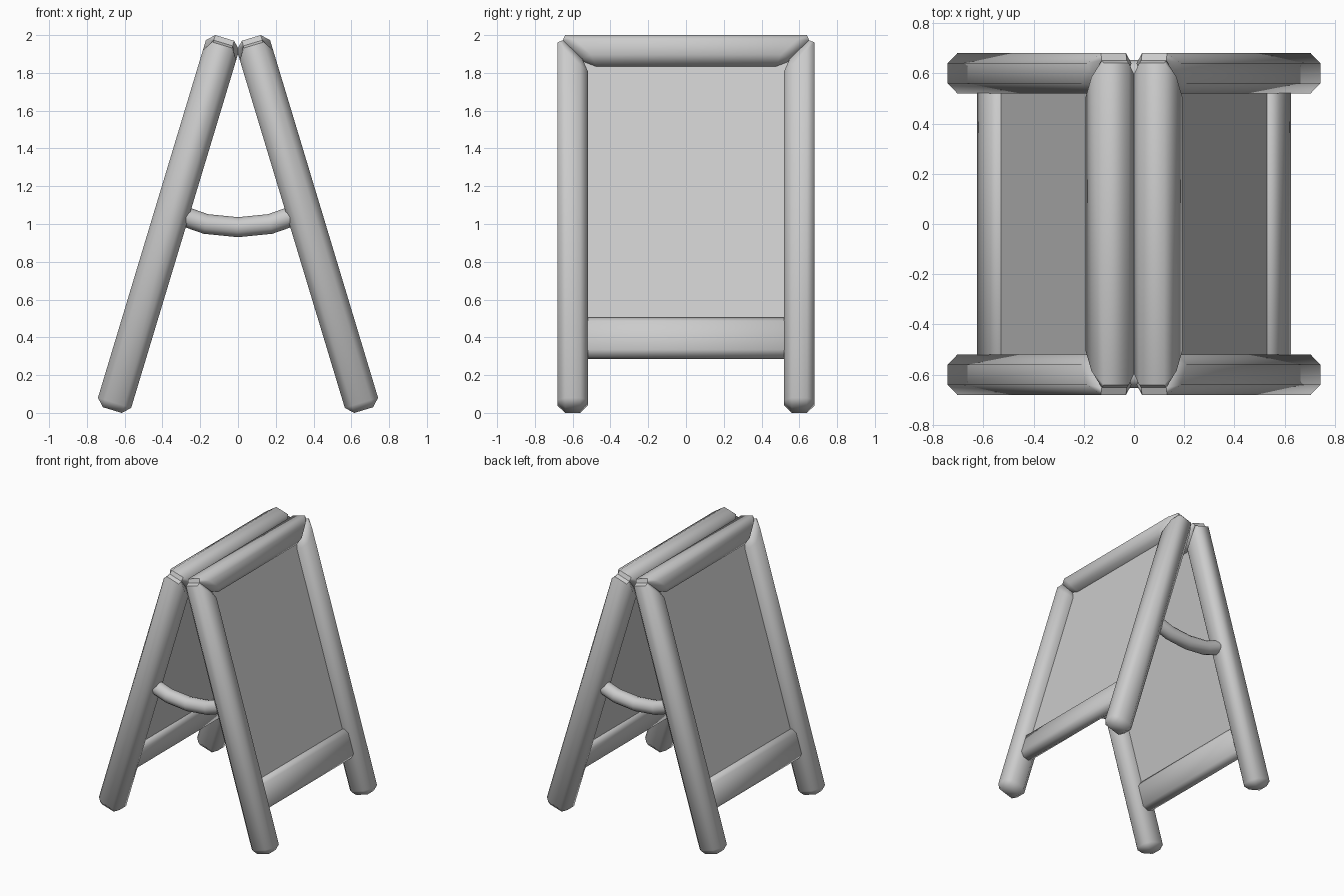
import bpy, bmesh, math

if "Cube" in bpy.data.objects:
    bpy.data.objects.remove(bpy.data.objects["Cube"])

TILT = math.radians(16.8)   # lean of each leaf
N0, N1 = 0.549, 0.733       # frame depth across the leaf
TOP, FOOT = 1.88, -0.178    # frame extent along the leaf
IN, OUT = 0.52, 0.68        # inner and outer frame half widths


def slab(name, side, profile, n0, n1, bevel=0.0):
    """Extrude a (y, v) profile through the leaf depth, bevel it and lean it."""
    bm = bmesh.new()
    a = [bm.verts.new((side * n0, y, v)) for y, v in profile]
    b = [bm.verts.new((side * n1, y, v)) for y, v in profile]
    bm.faces.new(a)
    bm.faces.new(b[::-1])
    k = len(a)
    for i in range(k):
        j = (i + 1) % k
        bm.faces.new((a[i], b[i], b[j], a[j]))
    bmesh.ops.recalc_face_normals(bm, faces=bm.faces[:])
    if bevel:
        bmesh.ops.bevel(bm, geom=bm.edges[:], offset=bevel, segments=1,
                        profile=0.5, affect='EDGES')
    me = bpy.data.meshes.new(name)
    bm.to_mesh(me)
    bm.free()
    ob = bpy.data.objects.new(name, me)
    bpy.context.collection.objects.link(ob)
    ob.rotation_euler.y = -side * TILT
    smooth(ob)
    return ob


def smooth(ob):
    bpy.ops.object.select_all(action='DESELECT')
    ob.select_set(True)
    bpy.context.view_layer.objects.active = ob
    bpy.ops.object.shade_smooth_by_angle(angle=math.radians(50))


def rect(w, v0, v1):
    return [(-w, v0), (w, v0), (w, v1), (-w, v1)]


for side, label in ((1, "right"), (-1, "left")):
    # mitred legs
    for e, end in ((-1, "front"), (1, "back")):
        slab(f"{label}_{end}_leg", side,
             [(e * IN, FOOT), (e * OUT, FOOT), (e * OUT, TOP), (e * IN, TOP - OUT + IN)],
             N0, N1, 0.04)
    # mitred top rail
    slab(f"{label}_top_rail", side,
         [(-IN, TOP - OUT + IN), (IN, TOP - OUT + IN), (OUT, TOP), (-OUT, TOP)],
         N0, N1, 0.04)
    # lower rail and board
    slab(f"{label}_lower_rail", side, rect(0.55, 0.11, 0.328), 0.59, 0.695, 0.03)
    slab(f"{label}_board", side, rect(0.57, 0.2, 1.77), 0.628, 0.652)

# sagging straps that join the two leaves
path = [(0.34, 1.07), (0.27, 1.035), (0.17, 1.0), (0, 0.983)]
path = path + [(-x, z) for x, z in path[-2::-1]]
for y, end in ((-0.6, "front"), (0.6, "back")):
    cu = bpy.data.curves.new(f"{end}_strap", 'CURVE')
    cu.dimensions = '3D'
    cu.bevel_depth = 0.053
    cu.bevel_resolution = 4
    cu.use_fill_caps = True
    sp = cu.splines.new('POLY')
    sp.points.add(len(path) - 1)
    for p, (x, z) in zip(sp.points, path):
        p.co = (x, y, z, 1)
    sp.use_smooth = True
    bpy.context.collection.objects.link(bpy.data.objects.new(f"{end}_strap", cu))
